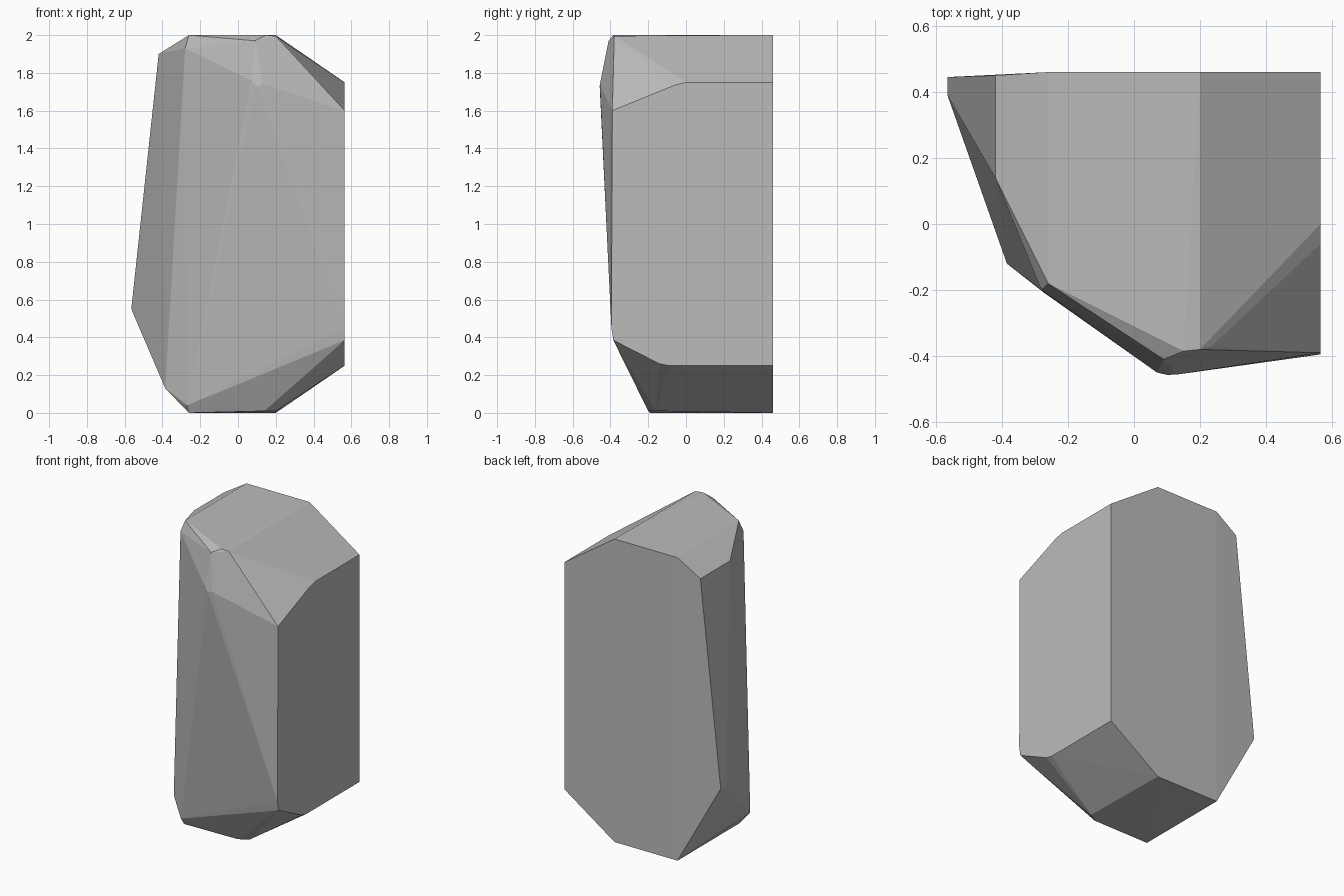
import bpy
import bmesh
import math

default = bpy.data.objects.get("Cube")
if default:
    bpy.data.objects.remove(default, do_unlink=True)

BACK = 0.46    # flat rear plane
SIDE = 0.565   # flat left side plane


def on_back(*profile):
    """Corners given as (x, z) on the rear plane."""
    return [(x, BACK, z) for x, z in profile]


def on_side(*profile):
    """Corners given as (y, z) on the flat side plane."""
    return [(SIDE, y, z) for y, z in profile]


# Outline of the large rear face
corners = on_back((-0.26, 2), (0.2, 2), (SIDE, 1.75),
                  (SIDE, 0.25), (0.2, 0), (-0.26, 0))

# Front portion of the flat side face
corners += on_side((0, 1.75), (-0.06, 1.735), (-0.39, 1.6),
                   (-0.395, 0.45), (-0.385, 0.385), (-0.14, 0.26), (-0.09, 0.25))

# Slanted side with its worn upper shoulder and lower corner
corners += [(-0.42, 0.45, 1.9), (-0.42, 0.4, 1.9), (-0.42, 0.14, 1.9),
            (-0.565, 0.445, 0.55), (-0.565, 0.39, 0.55),
            (-0.385, -0.12, 0.13)]

# Narrow front corner between the slanted side and the front
corners += [(-0.26, -0.18, 2), (-0.28, -0.2, 1.93),
            (-0.27, -0.21, 0.04), (-0.26, -0.19, 0)]

# Chipped front peak
corners += [(0.15, -0.385, 2), (0.2, -0.38, 1.995), (0.235, -0.37, 1.965),
            (0.09, -0.41, 1.97), (0.07, -0.45, 1.76),
            (0.1, -0.457, 1.73), (0.13, -0.456, 1.74)]

# Front edge of the underside
corners += [(0.14, -0.2, 0.01), (0.2, -0.16, 0.01)]

# Wrap the corners into one faceted block and merge the flat faces
bm = bmesh.new()
for corner in corners:
    bm.verts.new(corner)
result = bmesh.ops.convex_hull(bm, input=bm.verts[:])
loose = {v for v in result["geom_interior"] + result["geom_unused"]
         if isinstance(v, bmesh.types.BMVert)}
bmesh.ops.delete(bm, geom=list(loose), context="VERTS")
bmesh.ops.dissolve_limit(bm, angle_limit=math.radians(1),
                         verts=bm.verts[:], edges=bm.edges[:])
bmesh.ops.recalc_face_normals(bm, faces=bm.faces[:])

mesh = bpy.data.meshes.new("rock_block")
bm.to_mesh(mesh)
bm.free()
rock = bpy.data.objects.new("rock_block", mesh)
bpy.context.collection.objects.link(rock)

# Plain stone colour
stone = bpy.data.materials.new("grey_stone")
stone.use_nodes = True
grey = (0.5, 0.5, 0.5, 1)
stone.diffuse_color = grey
stone.node_tree.nodes["Principled BSDF"].inputs["Base Color"].default_value = grey
mesh.materials.append(stone)
